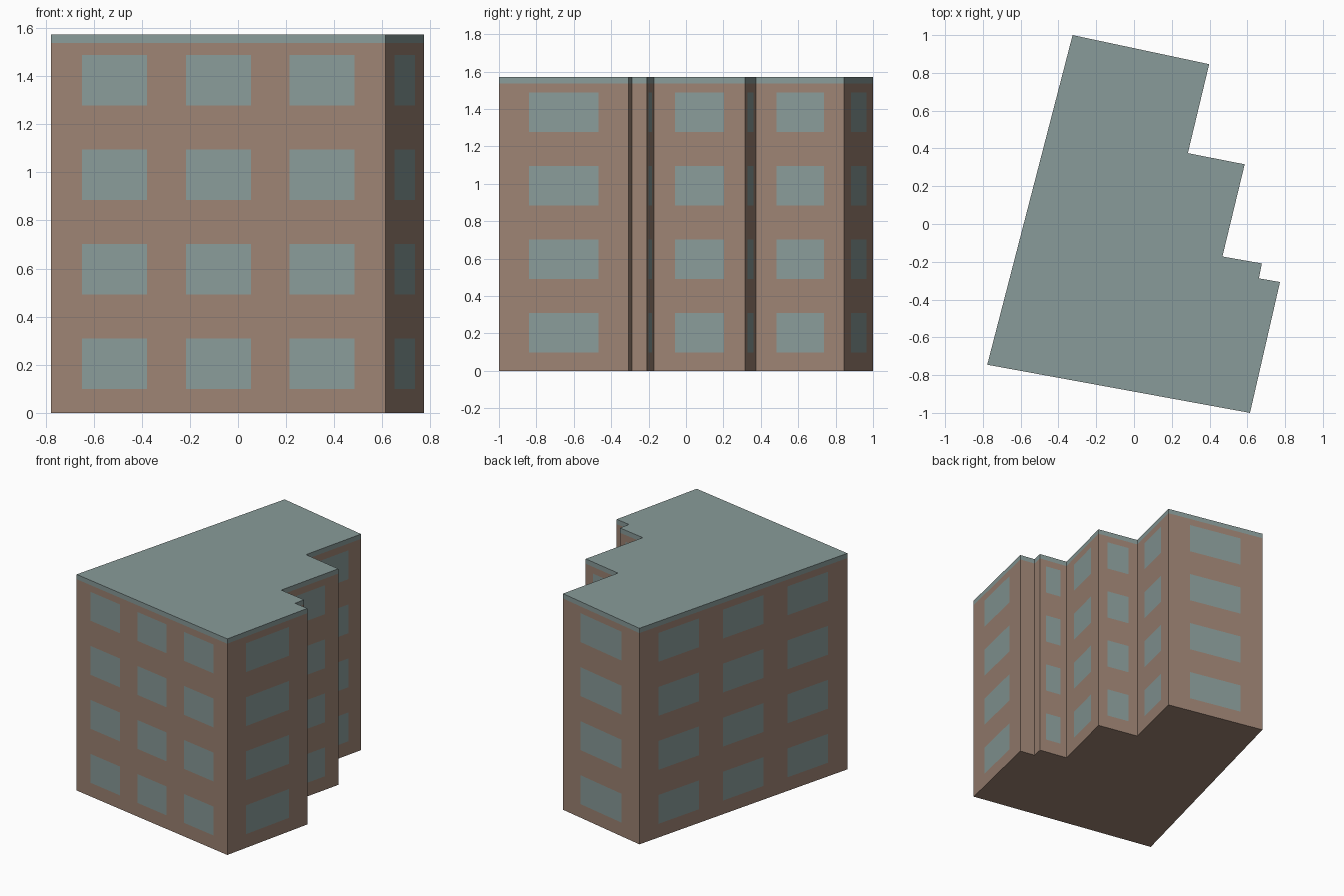
import bpy, bmesh
from mathutils import Vector

if "Cube" in bpy.data.objects:
    bpy.data.objects.remove(bpy.data.objects["Cube"], do_unlink=True)


def make_material(name, color):
    mat = bpy.data.materials.new(name)
    mat.use_nodes = True
    mat.diffuse_color = (*color, 1)
    mat.node_tree.nodes["Principled BSDF"].inputs["Base Color"].default_value = (*color, 1)
    return mat


brick = make_material("brown wall", (0.335, 0.226, 0.172))
glass = make_material("grey teal", (0.25, 0.33, 0.32))

# Footprint, counter-clockwise: corner and number of window columns on the wall that follows
FOOTPRINT = [
    ((-0.777, -0.745), 3), ((0.614, -1.0), 1), ((0.773, -0.307), 0),
    ((0.661, -0.288), 0), ((0.677, -0.209), 1), ((0.468, -0.172), 1),
    ((0.586, 0.316), 1), ((0.285, 0.375), 1), ((0.398, 0.846), 1),
    ((-0.325, 1.0), 3),
]
CORNERS = [Vector(p) for p, n in FOOTPRINT]
WALL_TOP, ROOF_TOP = 1.537, 1.572
FLOORS, FIRST_SILL, FLOOR_STEP, WINDOW_HEIGHT = 4, 0.099, 0.393, 0.21


def column_cuts(count):
    """Fractions along a wall where the window sides fall."""
    if count == 0:
        return [0, 1]
    centers, half = ([0.5], 0.268) if count == 1 else ([0.19, 0.5, 0.81], 0.097)
    return [0] + [c + s * half for c in centers for s in (-1, 1)] + [1]


def finish(bm, name, materials):
    bmesh.ops.remove_doubles(bm, verts=bm.verts, dist=0.0005)
    bmesh.ops.recalc_face_normals(bm, faces=bm.faces)
    mesh = bpy.data.meshes.new(name)
    bm.to_mesh(mesh)
    bm.free()
    for mat in materials:
        mesh.materials.append(mat)
    obj = bpy.data.objects.new(name, mesh)
    bpy.context.collection.objects.link(obj)
    return obj


# Walls with flush windows: each wall is a grid, odd cells are glass
bm = bmesh.new()
rows = [0]
for floor in range(FLOORS):
    sill = FIRST_SILL + floor * FLOOR_STEP
    rows += [sill, sill + WINDOW_HEIGHT]
rows.append(WALL_TOP)

for i, (_, count) in enumerate(FOOTPRINT):
    start, end = CORNERS[i], CORNERS[(i + 1) % len(CORNERS)]
    cuts = column_cuts(count)
    grid = [[bm.verts.new((*start.lerp(end, t), z)) for t in cuts] for z in rows]
    for r in range(len(rows) - 1):
        for c in range(len(cuts) - 1):
            face = bm.faces.new((grid[r][c], grid[r][c + 1],
                                 grid[r + 1][c + 1], grid[r + 1][c]))
            face.material_index = int(r % 2 == 1 and c % 2 == 1)

# Close the underside and the top of the walls
bmesh.ops.remove_doubles(bm, verts=bm.verts, dist=0.0005)
bmesh.ops.holes_fill(bm, edges=[e for e in bm.edges if e.is_boundary], sides=0)
finish(bm, "walls_and_windows", [brick, glass])

# Roof slab with its edge band
bm = bmesh.new()
base = bm.faces.new([bm.verts.new((*p, WALL_TOP)) for p in CORNERS])
lifted = bmesh.ops.extrude_face_region(bm, geom=[base], use_keep_orig=True)
bmesh.ops.translate(bm, vec=(0, 0, ROOF_TOP - WALL_TOP),
                    verts=[g for g in lifted["geom"] if isinstance(g, bmesh.types.BMVert)])
finish(bm, "roof", [glass])
